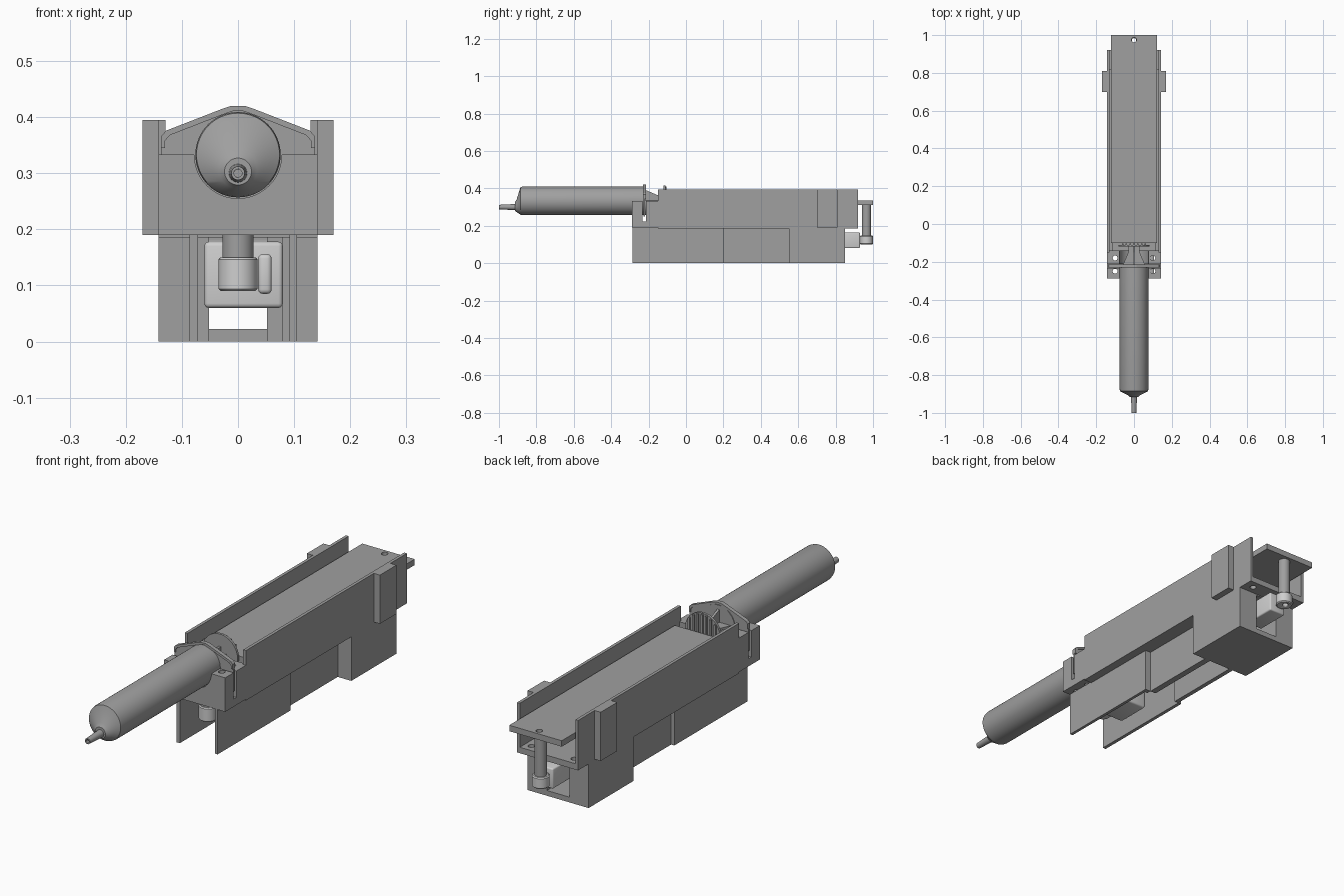
import bpy, bmesh, math
from mathutils import Matrix, Vector

old = bpy.data.objects.get("Cube")
if old:
    bpy.data.objects.remove(old, do_unlink=True)


def material(name, value):
    m = bpy.data.materials.new(name)
    m.use_nodes = True
    col = (value, value, value, 1)
    m.diffuse_color = col
    m.node_tree.nodes["Principled BSDF"].inputs["Base Color"].default_value = col
    return m


GREY = material("mid grey", 0.35)
LIGHT = material("light grey", 0.62)


def finish(name, bm, mat=GREY, smooth=False):
    bmesh.ops.recalc_face_normals(bm, faces=bm.faces)
    me = bpy.data.meshes.new(name)
    bm.to_mesh(me)
    bm.free()
    me.materials.append(mat)
    ob = bpy.data.objects.new(name, me)
    bpy.context.collection.objects.link(ob)
    if smooth:
        activate(ob)
        bpy.ops.object.shade_smooth_by_angle(angle=math.radians(35))
    return ob


def activate(ob):
    bpy.ops.object.select_all(action='DESELECT')
    ob.select_set(True)
    bpy.context.view_layer.objects.active = ob


def box(name, x, y, z, mat=GREY, bevel=0):
    bm = bmesh.new()
    bmesh.ops.create_cube(bm, size=1)
    for v in bm.verts:
        v.co = [(a + b) / 2 + c * (b - a) for c, (a, b) in zip(v.co, (x, y, z))]
    if bevel:
        bmesh.ops.bevel(bm, geom=bm.edges[:], offset=bevel, segments=3,
                        affect='EDGES', profile=0.5)
    return finish(name, bm, mat, bool(bevel))


def lathe(name, rings, axis='Z', mat=GREY, sides=48):
    """Skin a list of (centre, radius) rings perpendicular to the axis."""
    bm = bmesh.new()
    loops = []
    for c, r in rings:
        ring = []
        for i in range(sides):
            a = math.tau * i / sides
            u, w = r * math.cos(a), r * math.sin(a)
            off = Vector((u, w, 0)) if axis == 'Z' else Vector((u, 0, w))
            ring.append(bm.verts.new(Vector(c) + off))
        loops.append(ring)
    for p, q in zip(loops, loops[1:]):
        for i in range(sides):
            j = (i + 1) % sides
            bm.faces.new((p[i], p[j], q[j], q[i]))
    bm.faces.new(loops[0])
    bm.faces.new(loops[-1])
    return finish(name, bm, mat, True)


def prism(name, pts, to3d, shift):
    """Extrude a flat outline by a vector."""
    bm = bmesh.new()
    f = bm.faces.new([bm.verts.new(to3d(a, b)) for a, b in pts])
    out = bmesh.ops.extrude_face_region(bm, geom=[f])
    vs = [g for g in out["geom"] if isinstance(g, bmesh.types.BMVert)]
    bmesh.ops.translate(bm, verts=vs, vec=shift)
    return finish(name, bm)


def cut(ob, *cutters):
    for c in cutters:
        c.hide_render = True
        activate(ob)
        m = ob.modifiers.new("cut", 'BOOLEAN')
        m.operation, m.solver, m.object = 'DIFFERENCE', 'EXACT', c
        bpy.ops.object.modifier_apply(modifier=m.name)
        bpy.data.objects.remove(c, do_unlink=True)


def hole(x, y, z0, z1, r=0.013):
    return lathe("cutter", [((x, y, z0), r), ((x, y, z1), r)], sides=24)


W = 0.142          # half width of the housing
AXIS = 0.333       # height of the barrel axis

# Upper housing: floor, side walls and clips
floor = box("housing_floor", (-W, W), (-0.15, 0.92), (0.185, 0.21))
cut(floor, *[hole(s * 0.1, 0.885, 0.1, 0.3) for s in (-1, 1)])
for s, side in ((1, "left"), (-1, "right")):
    span = lambda a, b: tuple(sorted((s * a, s * b)))
    box(side + "_wall", span(0.129, W), (-0.15, 0.92), (0.19, 0.395))
    box(side + "_clip", span(W, 0.17), (0.7, 0.81), (0.19, 0.395))
    box(side + "_rail", span(0.115, 0.129), (-0.15, 0.82), (0.21, 0.31))

# Front cradle with barrel channel, flange slot and screw holes
cradle = box("front_cradle", (-W, W), (-0.288, -0.14), (0.19, 0.333))
cut(cradle,
    lathe("cutter", [((0, -0.4, AXIS), 0.078), ((0, 0, AXIS), 0.078)], 'Y'),
    box("cutter", (-0.2, 0.2), (-0.232, -0.213), (0.222, 0.4)),
    *[hole(s * 0.1, y, 0.1, 0.4) for s in (-1, 1) for y in (-0.25, -0.18)])

# Sliding pusher plate
plate = box("pusher_plate", (-0.122, 0.122), (-0.1, 1.0), (0.31, 0.335))
cut(plate, hole(0, 0.975, 0.2, 0.4))

# Lower housing: tunnel box at the rear, thin skirts towards the front
base = box("rear_base", (-W, W), (0.55, 0.85), (0, 0.19))
cut(base, box("cutter", (-0.052, 0.052), (0.4, 1), (0.022, 0.18)))
box("left_middle_skirt", (0.052, 0.079), (0.2, 0.55), (0, 0.19))
box("right_middle_skirt", (-0.071, -0.052), (0.2, 0.55), (0, 0.19))
box("left_front_skirt", (0.092, 0.105), (-0.285, 0.2), (0, 0.19))
box("right_front_skirt", (-0.086, -0.071), (-0.285, 0.2), (0, 0.19))
box("left_skirt_step", (0.079, 0.105), (0.18, 0.2), (0, 0.19))

# Front drive: motor, collar, shaft and side key
box("front_motor", (-0.06, 0.08), (-0.15, 0.0), (0.06, 0.178), LIGHT, 0.008)
lathe("front_collar", [((0, -0.2, 0.09), 0.031), ((0, -0.2, 0.094), 0.035),
                       ((0, -0.2, 0.146), 0.035), ((0, -0.2, 0.15), 0.031)], mat=LIGHT)
lathe("front_shaft", [((0, -0.2, 0.15), 0.028), ((0, -0.2, 0.2), 0.028)])
box("front_key", (0.036, 0.06), (-0.18, -0.14), (0.085, 0.156), LIGHT, 0.008)

# Rear drive: motor, collar and hollow post hanging from the pusher plate
box("rear_motor", (-0.032, 0.045), (0.78, 0.93), (0.08, 0.165), LIGHT, 0.006)
collar = lathe("rear_collar", [((0, 0.965, 0.1), 0.03), ((0, 0.965, 0.104), 0.034),
                               ((0, 0.965, 0.144), 0.034), ((0, 0.965, 0.148), 0.03)], mat=LIGHT)
post = lathe("rear_post", [((0, 0.965, 0.147), 0.024), ((0, 0.965, 0.312), 0.024)])
for part in (collar, post):
    cut(part, hole(0, 0.972, 0.05, 0.4, 0.012))

# Barrel with off-centre nozzle
lathe("barrel", [((0, -0.915, 0.303), 0.024), ((0, -0.905, 0.307), 0.034),
                 ((0, -0.885, AXIS), 0.074), ((0, -0.875, AXIS), 0.076),
                 ((0, -0.215, AXIS), 0.076)], 'Y', sides=64)
nozzle = lathe("nozzle", [((0, -1.0, 0.3), 0.012), ((0, -0.9, 0.3), 0.017)], 'Y', sides=32)
cut(nozzle, lathe("cutter", [((0, -1.1, 0.3), 0.007), ((0, -0.92, 0.3), 0.007)], 'Y', sides=24))

# Finger flange: sheet plus a thicker folded rim
roof = [(0.137, 0.345), (0.137, 0.366), (0.128, 0.376), (0.03, 0.414), (0.012, 0.42)]
outline = roof + [(-x, z) for x, z in reversed(roof)]
sheet = [(0.137, 0.25)] + outline + [(-0.137, 0.25)]
prism("flange_sheet", sheet, lambda a, b: (a, -0.226, b), (0, 0.008, 0))
inner = [(x - math.copysign(0.007, x), z - (0 if z < 0.35 else 0.008)) for x, z in outline]
prism("flange_rim", outline + inner[::-1], lambda a, b: (a, -0.231, b), (0, 0.017, 0))

# Plunger: crossed tapering ribs, thumb disc and grip ridges
half = [(-0.215, 0.058), (-0.15, 0.03), (-0.11, 0.03)]
rib = half + [(y, -r) for y, r in reversed(half)]
prism("plunger_rib_upright", rib, lambda a, b: (-0.005, a, AXIS + b), (0.01, 0, 0))
prism("plunger_rib_flat", rib, lambda a, b: (b, a, AXIS - 0.005), (0, 0, 0.01))
lathe("thumb_disc", [((0, -0.12, AXIS), 0.082), ((0, -0.11, AXIS), 0.082)], 'Y')
for i in range(-3, 4):
    x = i * 0.02
    h = math.sqrt(0.078 ** 2 - x * x)
    box("grip_ridge", (x - 0.004, x + 0.004), (-0.111, -0.103), (AXIS - h, AXIS + h))
